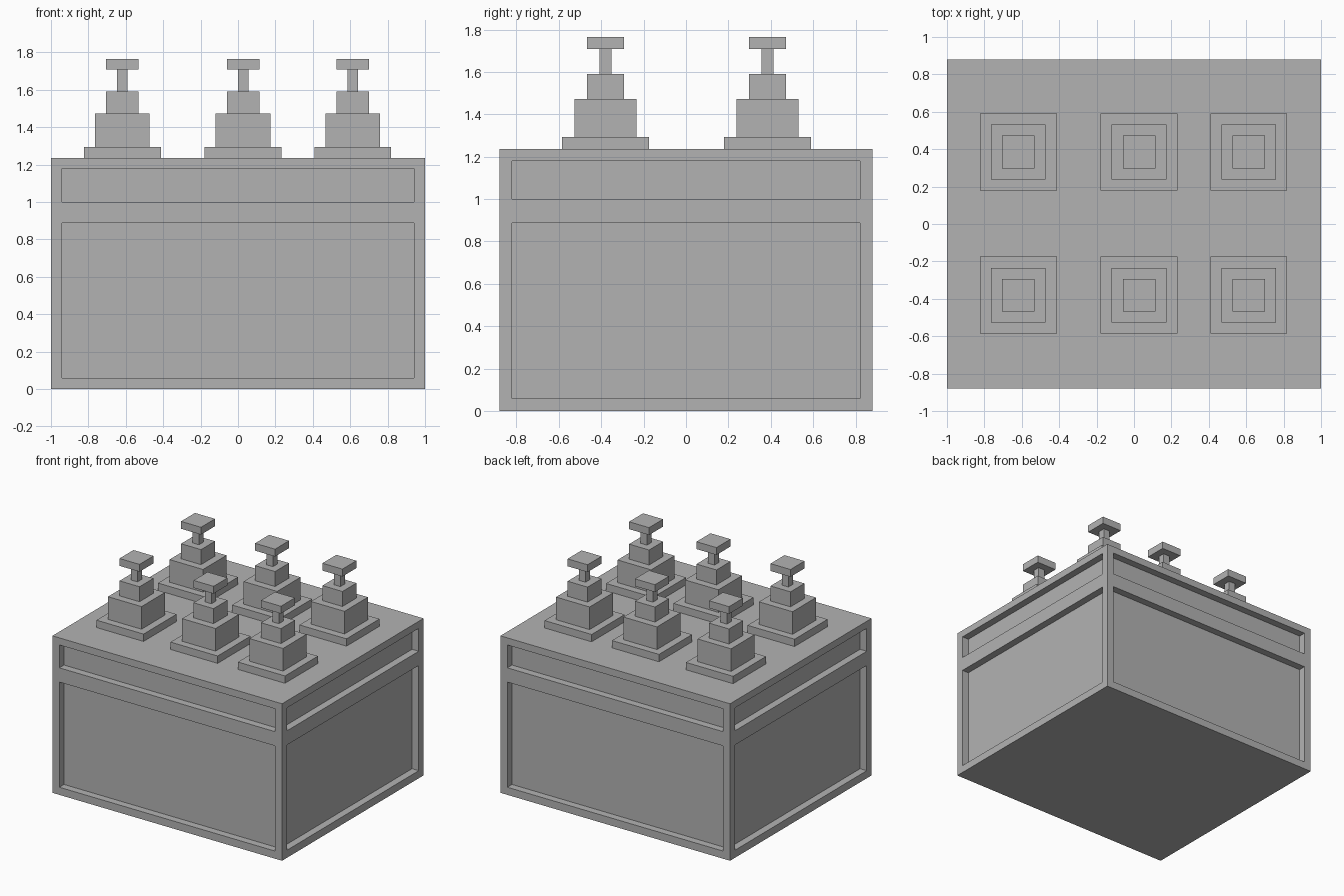
import bpy, bmesh
from mathutils import Vector

if "Cube" in bpy.data.objects:
    bpy.data.objects.remove(bpy.data.objects["Cube"], do_unlink=True)

# One plain grey material
grey = bpy.data.materials.new("plain_grey")
grey.use_nodes = True
colour = (0.45, 0.45, 0.45, 1)
grey.diffuse_color = colour
grey.node_tree.nodes["Principled BSDF"].inputs["Base Color"].default_value = colour


def finish(name, bm):
    bmesh.ops.recalc_face_normals(bm, faces=bm.faces[:])
    mesh = bpy.data.meshes.new(name)
    bm.to_mesh(mesh)
    bm.free()
    mesh.materials.append(grey)
    obj = bpy.data.objects.new(name, mesh)
    bpy.context.collection.objects.link(obj)
    return obj


def add_box(bm, half_x, half_y, low, high):
    made = bmesh.ops.create_cube(bm, size=1)
    for v in made["verts"]:
        v.co.x *= 2 * half_x
        v.co.y *= 2 * half_y
        v.co.z = low if v.co.z < 0 else high


# Cabinet: a box with two recessed panels on each side
HALF_X, HALF_Y, TOP, BORDER, DEPTH = 1.0, 0.88, 1.236, 0.06, 0.058
PANELS = [(0.06, 0.888), (1.0, 1.18)]

bm = bmesh.new()
add_box(bm, HALF_X, HALF_Y, 0, TOP)


def cut(point, normal):
    bmesh.ops.bisect_plane(bm, geom=bm.verts[:] + bm.edges[:] + bm.faces[:],
                           plane_co=point, plane_no=normal)


for side in (-1, 1):
    cut((side * (HALF_X - BORDER), 0, 0), (1, 0, 0))
    cut((0, side * (HALF_Y - BORDER), 0), (0, 1, 0))
for panel in PANELS:
    for z in panel:
        cut((0, 0, z), (0, 0, 1))


def is_panel(face):
    c = face.calc_center_median()
    in_height = any(low < c.z < high for low, high in PANELS)
    in_width = abs(c.x) < HALF_X - BORDER or abs(c.y) < HALF_Y - BORDER
    centred = abs(c.x) < 0.01 or abs(c.y) < 0.01
    return in_height and in_width and centred and abs(face.normal.z) < 0.5


bm.normal_update()
bmesh.ops.inset_individual(bm, faces=[f for f in bm.faces if is_panel(f)],
                           thickness=0, depth=-DEPTH)
finish("cabinet", bm)

# Stepped square knobs: half width, bottom, top of each tier
TIERS = [(0.205, 1.236, 1.294), (0.146, 1.294, 1.472), (0.087, 1.472, 1.59),
         (0.028, 1.59, 1.708), (0.087, 1.708, 1.766)]
for row, y in (("front", -0.38), ("back", 0.385)):
    for column, x in (("right", -0.618), ("middle", 0.027), ("left", 0.614)):
        bm = bmesh.new()
        for half, low, high in TIERS:
            add_box(bm, half, half, low, high)
        knob = finish(f"{row}_{column}_knob", bm)
        knob.location = Vector((x, y, 0))
